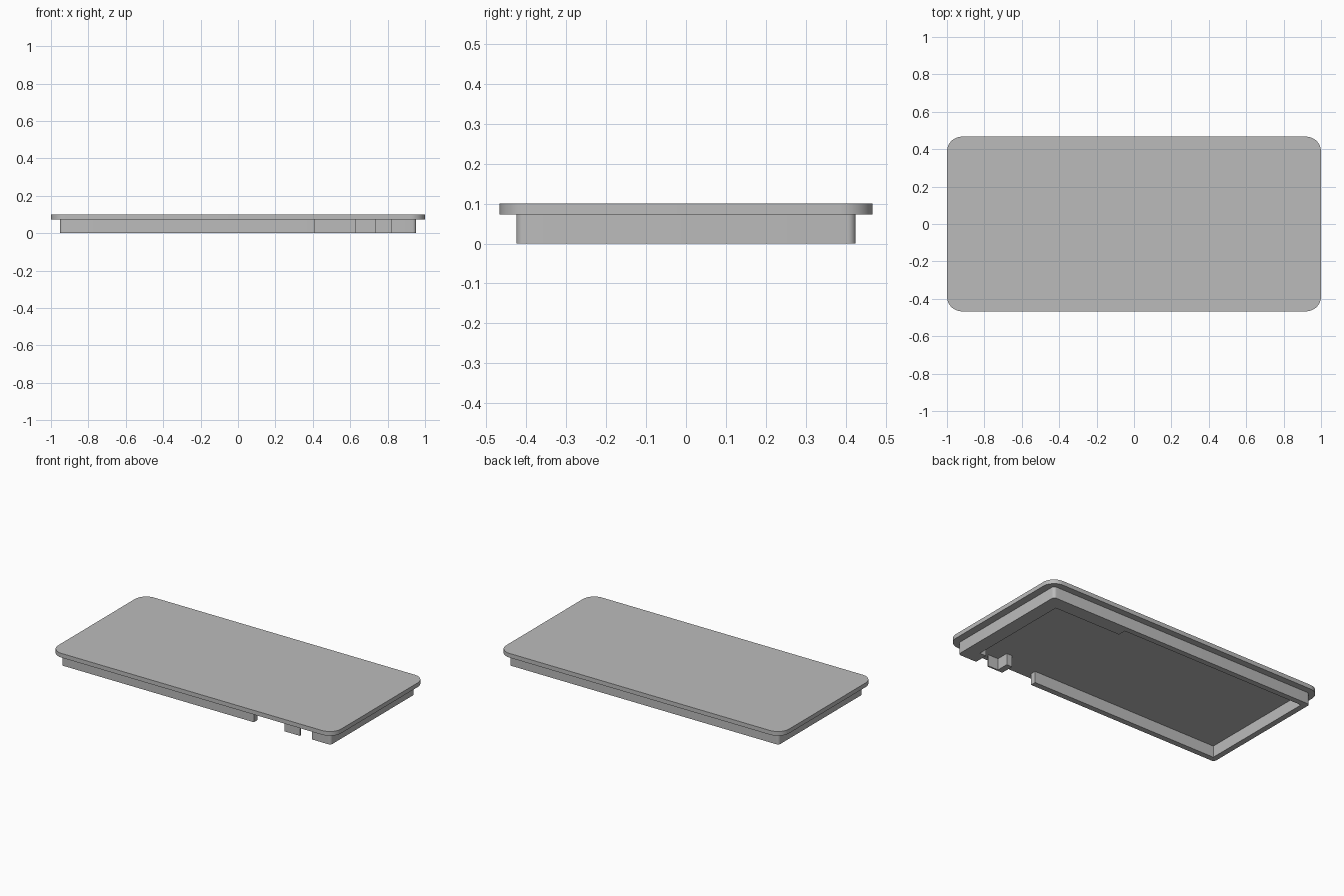
import bpy, bmesh, math

# Remove the default cube
if "Cube" in bpy.data.objects:
    bpy.data.objects.remove(bpy.data.objects["Cube"], do_unlink=True)

grey = bpy.data.materials.new("plain_grey")
GREY = (0.5, 0.5, 0.5, 1)
grey.use_nodes = True
grey.diffuse_color = GREY
grey.node_tree.nodes["Principled BSDF"].inputs["Base Color"].default_value = GREY

HALF_X, HALF_Y, HEIGHT = 1.0, 0.467, 0.1    # cover plate
RIM_X, RIM_Y, RIM_TOP = 0.953, 0.425, 0.073  # rim under the plate
THIN, THICK = 0.036, 0.088                   # rim wall thicknesses


def corner(sx, sy, hx, hy, r, steps):
    """Rounded corner points, counter-clockwise, in the quadrant (sx, sy)."""
    start = {(1, 1): 0, (-1, 1): 90, (-1, -1): 180, (1, -1): 270}[(sx, sy)]
    angles = [math.radians(start + 90 * i / steps) for i in range(steps + 1)]
    return [(sx * (hx - r) + r * math.cos(a), sy * (hy - r) + r * math.sin(a))
            for a in angles]


def prism(name, outline, z0, z1):
    """Extrude a plan outline between two heights."""
    bm = bmesh.new()
    base = bm.faces.new([bm.verts.new((x, y, z0)) for x, y in outline])
    top = bmesh.ops.extrude_face_region(bm, geom=[base], use_keep_orig=True)["geom"]
    bmesh.ops.translate(bm, vec=(0, 0, z1 - z0),
                        verts=[v for v in top if isinstance(v, bmesh.types.BMVert)])
    bmesh.ops.recalc_face_normals(bm, faces=bm.faces)
    mesh = bpy.data.meshes.new(name)
    bm.to_mesh(mesh)
    bm.free()
    mesh.materials.append(grey)
    obj = bpy.data.objects.new(name, mesh)
    bpy.context.collection.objects.link(obj)
    bpy.ops.object.select_all(action="DESELECT")
    obj.select_set(True)
    bpy.context.view_layer.objects.active = obj
    bpy.ops.object.shade_smooth_by_angle(angle=math.radians(30))
    return obj


# Rounded cover plate
plate = []
for quadrant in ((1, 1), (-1, 1), (-1, -1), (1, -1)):
    plate += corner(*quadrant, HALF_X, HALF_Y, 0.08, 12)
prism("cover_plate", plate, RIM_TOP, HEIGHT)

# Rim wall: one open loop, thicker towards the right, with the front left open
rim = [(0.82, -RIM_Y)]
for quadrant in ((1, -1), (1, 1), (-1, 1), (-1, -1)):
    rim += corner(*quadrant, RIM_X, RIM_Y, 0.02, 6)
rim += [
    (0.41, -RIM_Y), (0.41, -RIM_Y + THIN),
    (-RIM_X + THIN, -RIM_Y + THIN), (-RIM_X + THIN, RIM_Y - THIN),
    (0.395, RIM_Y - THIN), (0.395, RIM_Y - THICK),
    (RIM_X - THICK, RIM_Y - THICK), (RIM_X - THICK, -RIM_Y + THICK),
    (0.82, -RIM_Y + THICK),
]
prism("rim_wall", rim, 0, RIM_TOP)

# Small L-shaped tab between the two front openings
tab = [(0.625, -RIM_Y), (0.735, -RIM_Y), (0.735, -RIM_Y + 0.01),
       (0.665, -RIM_Y + 0.01), (0.665, -RIM_Y + THICK), (0.625, -RIM_Y + THICK)]
prism("front_tab", tab, 0, RIM_TOP)
